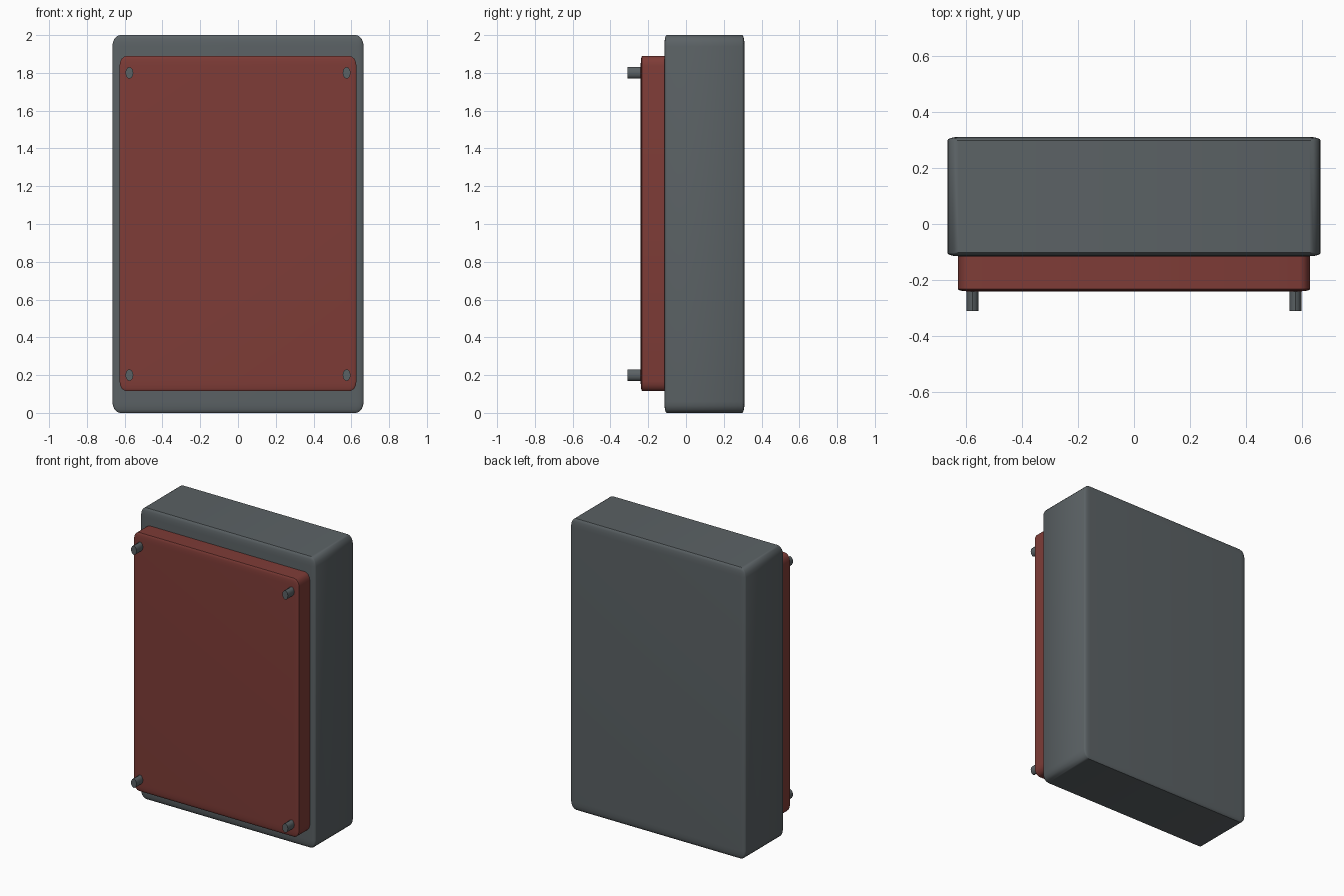
import bpy
import math

cube = bpy.data.objects.get("Cube")
if cube:
    bpy.data.objects.remove(cube, do_unlink=True)


def make_material(name, colour):
    mat = bpy.data.materials.new(name)
    mat.use_nodes = True
    mat.diffuse_color = colour
    mat.node_tree.nodes["Principled BSDF"].inputs["Base Color"].default_value = colour
    return mat


grey = make_material("slate grey", (0.105, 0.122, 0.13, 1))
red = make_material("brick red", (0.21, 0.045, 0.038, 1))


def finish(obj, name, mat):
    obj.name = name
    obj.data.materials.append(mat)
    bpy.ops.object.shade_smooth_by_angle(angle=math.radians(40))


def soft_box(name, centre, size, bevel, mat):
    """Bevelled unit cube; the rounding stretches along with the box size."""
    bpy.ops.mesh.primitive_cube_add(size=1, location=centre)
    obj = bpy.context.object
    mod = obj.modifiers.new("rounding", "BEVEL")
    mod.width = bevel
    mod.segments = 4
    bpy.ops.object.modifier_apply(modifier=mod.name)
    obj.scale = size
    bpy.ops.object.transform_apply(location=False, rotation=False, scale=True)
    finish(obj, name, mat)


# Main case and the raised front panel
soft_box("case", (0, 0.0975, 1), (1.33, 0.425, 2), 0.03, grey)
soft_box("front_panel", (0, -0.115, 1.0025), (1.254, 0.25, 1.775), 0.03, red)

# Oval pegs at the four panel corners
for side, x in (("right", -0.575), ("left", 0.575)):
    for level, z in (("lower", 0.2), ("upper", 1.8)):
        bpy.ops.mesh.primitive_cylinder_add(
            vertices=12, radius=1, depth=1,
            location=(x, -0.26, z), rotation=(math.pi / 2, 0, 0))
        peg = bpy.context.object
        peg.scale = (0.021, 0.031, 0.1)
        bpy.ops.object.transform_apply(location=False, rotation=True, scale=True)
        finish(peg, f"{level}_{side}_peg", grey)
